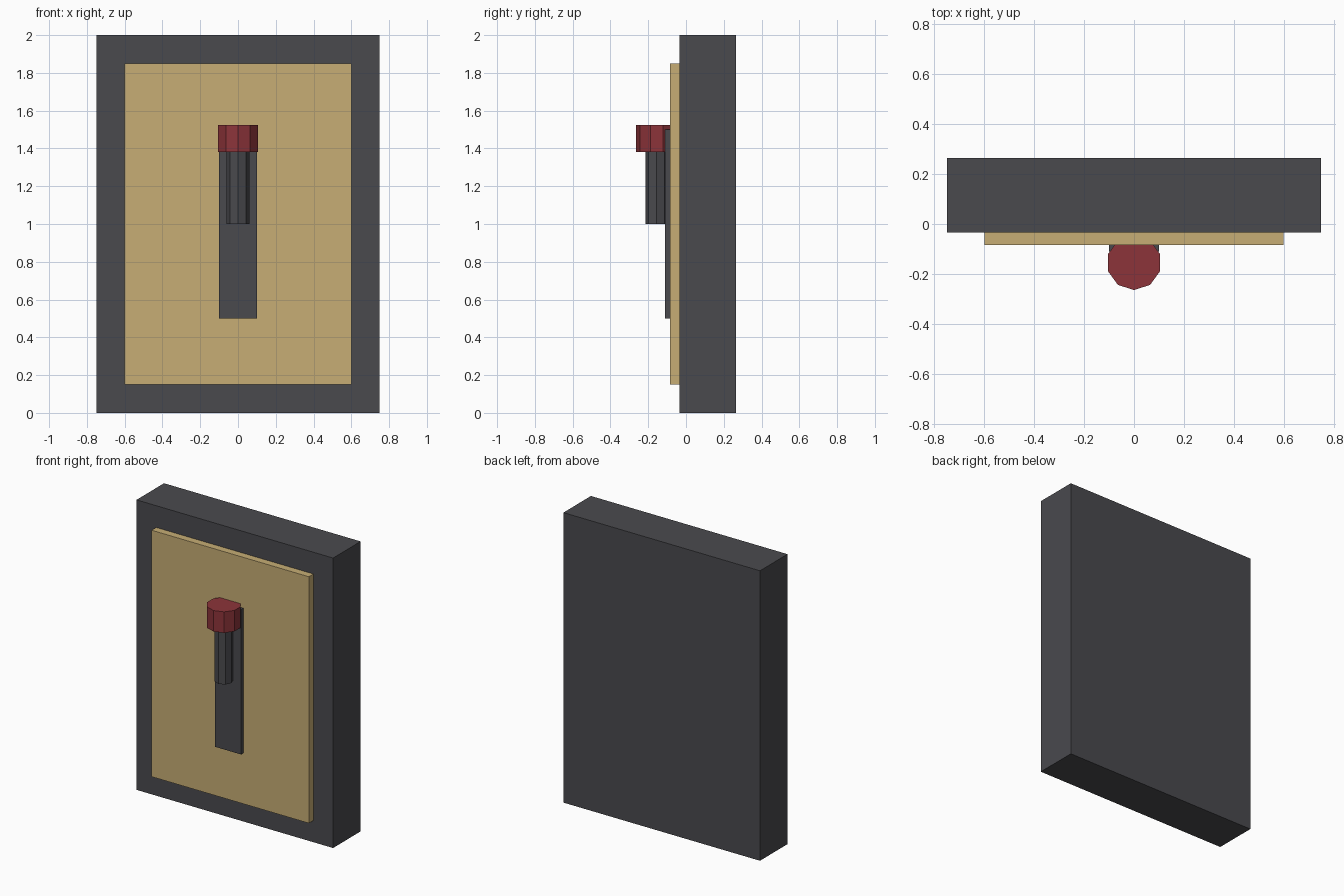
import bpy
import math

if "Cube" in bpy.data.objects:
    bpy.data.objects.remove(bpy.data.objects["Cube"])


def material(name, rgb):
    m = bpy.data.materials.new(name)
    m.diffuse_color = (*rgb, 1.0)
    m.use_nodes = True
    m.node_tree.nodes["Principled BSDF"].inputs["Base Color"].default_value = m.diffuse_color
    return m


CHARCOAL = material("charcoal", (0.068, 0.068, 0.076))
TAN = material("tan", (0.571, 0.423, 0.178))
RED = material("dark red", (0.262, 0.034, 0.042))


def box(name, width, y0, y1, z0, z1, mat):
    bpy.ops.mesh.primitive_cube_add(size=1, location=(0, (y0 + y1) / 2, (z0 + z1) / 2))
    ob = bpy.context.object
    ob.name = name
    ob.scale = (width, y1 - y0, z1 - z0)
    bpy.ops.object.transform_apply(location=False, rotation=False, scale=True)
    ob.data.materials.append(mat)
    return ob


def prism(name, sides, radius, y, z0, z1, mat):
    # upright prism with one corner pointing to the front
    bpy.ops.mesh.primitive_cylinder_add(vertices=sides, radius=radius, depth=z1 - z0,
                                        location=(0, y, (z0 + z1) / 2),
                                        rotation=(0, 0, math.pi))
    ob = bpy.context.object
    ob.name = name
    ob.data.materials.append(mat)
    return ob


# Wall box with raised face plate
box("wall_box", 1.5, -0.035, 0.265, 0.0, 2.0, CHARCOAL)
box("face_plate", 1.2, -0.085, -0.035, 0.15, 1.85, TAN)

# Lever track, lever and grip
box("lever_track", 0.2, -0.11, -0.085, 0.5, 1.5, CHARCOAL)
prism("lever", 8, 0.06, -0.155, 1.0, 1.38, CHARCOAL)
prism("lever_grip", 10, 0.11, -0.155, 1.38, 1.525, RED)
